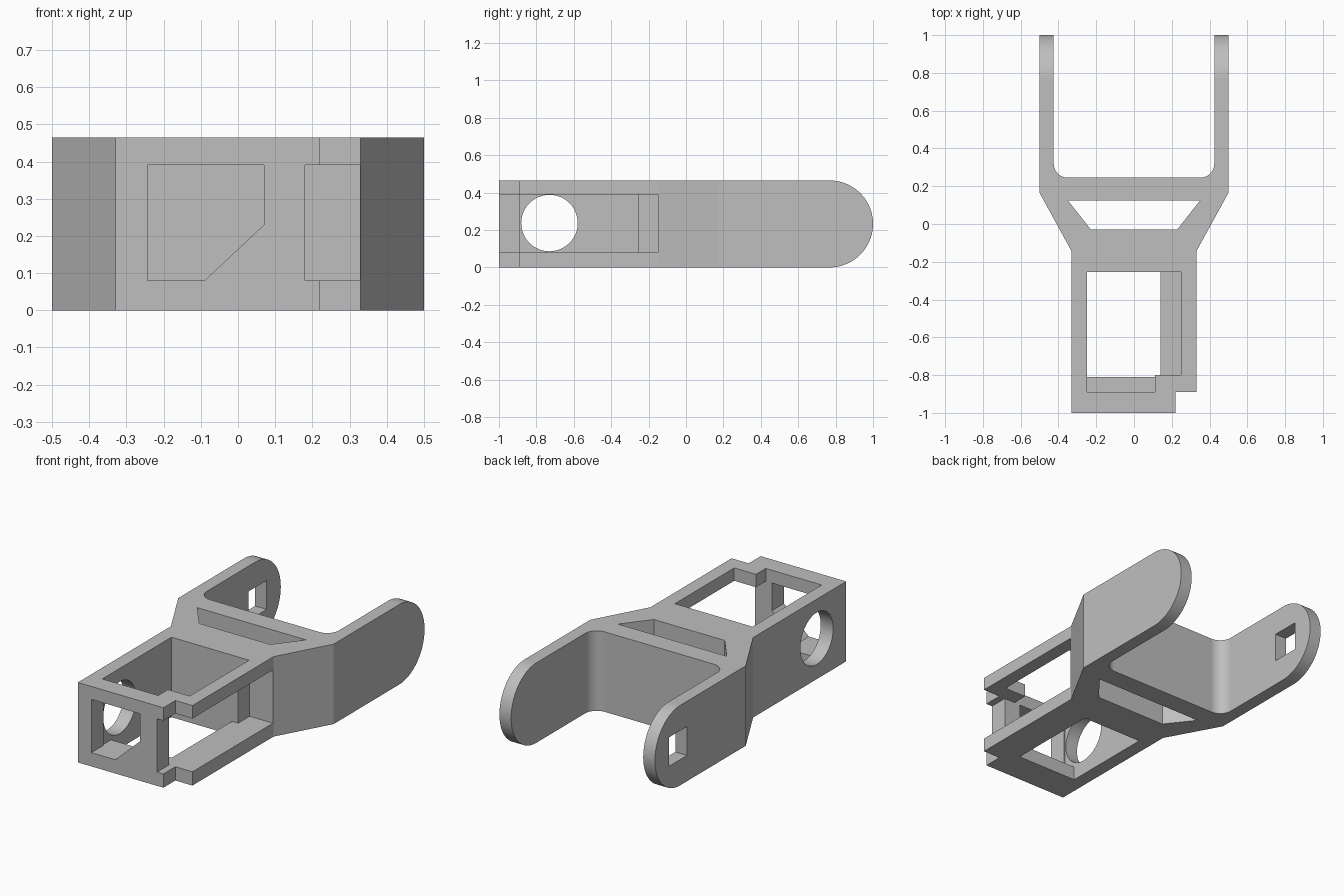
import bpy, bmesh
from math import cos, sin, pi

cube = bpy.data.objects.get("Cube")
if cube:
    bpy.data.objects.remove(cube, do_unlink=True)

H = 0.465           # overall height
LOW, HIGH = 0.08, 0.39   # inner faces of the bottom and top plates

grey = bpy.data.materials.new("plain grey")
grey.use_nodes = True
grey.diffuse_color = (0.52, 0.52, 0.52, 1)
grey.node_tree.nodes["Principled BSDF"].inputs["Base Color"].default_value = (0.52, 0.52, 0.52, 1)


def arc(cx, cy, r, start, end, steps):
    angles = [start + (end - start) * i / steps for i in range(steps + 1)]
    return [(cx + r * cos(a), cy + r * sin(a)) for a in angles]


def rect(a0, b0, a1, b1):
    return [(a0, b0), (a1, b0), (a1, b1), (a0, b1)]


def prism(name, points, axis, lo, hi):
    """Extrude a 2D profile along an axis."""
    place = {"x": lambda a, b, d: (d, a, b),
             "y": lambda a, b, d: (a, d, b),
             "z": lambda a, b, d: (a, b, d)}[axis]
    bm = bmesh.new()
    ends = [[bm.verts.new(place(a, b, d)) for a, b in points] for d in (lo, hi)]
    for end in ends:
        bm.faces.new(end)
    n = len(points)
    for i in range(n):
        j = (i + 1) % n
        bm.faces.new((ends[0][i], ends[0][j], ends[1][j], ends[1][i]))
    bmesh.ops.recalc_face_normals(bm, faces=bm.faces)
    mesh = bpy.data.meshes.new(name)
    bm.to_mesh(mesh)
    bm.free()
    mesh.materials.append(grey)
    obj = bpy.data.objects.new(name, mesh)
    bpy.context.collection.objects.link(obj)
    return obj


def combine(target, tool, operation):
    """Apply a boolean and discard the tool."""
    tool.hide_render = True
    mod = target.modifiers.new("cut", "BOOLEAN")
    mod.operation = operation
    mod.solver = "EXACT"
    mod.object = tool
    bpy.context.view_layer.objects.active = target
    bpy.ops.object.modifier_apply(modifier=mod.name)
    bpy.data.objects.remove(tool, do_unlink=True)


# Plan outline: narrow box end, flared middle, two fork arms with filleted root
fillet = arc(0.35, 0.32, 0.075, 0, -pi / 2, 12)
outline = [(-0.33, -1), (0.22, -1), (0.22, -0.89), (0.33, -0.89), (0.33, -0.145),
           (0.5, 0.165), (0.5, 1.1), (0.425, 1.1)]
outline += fillet + [(-x, y) for x, y in reversed(fillet)]
outline += [(-0.425, 1.1), (-0.5, 1.1), (-0.5, 0.165), (-0.33, -0.145)]
bracket = prism("fork_bracket", outline, "z", 0, H)

# Rounded arm ends
side = [(-1.2, -0.1), (0.2, -0.1), (0.2, 0)]
side += arc(1 - H / 2, H / 2, H / 2, -pi / 2, pi / 2, 40)
side += [(0.2, H), (0.2, H + 0.1), (-1.2, H + 0.1)]
combine(bracket, prism("arm_end_shape", side, "x", -0.7, 0.7), "INTERSECT")

# Openings: profile, axis and depth range of each cut
cuts = [
    ("web_slot", [(-0.35, 0.125), (0.35, 0.125), (0.228, -0.03), (-0.228, -0.03)], "z", -0.1, 0.6),
    ("cavity", rect(-0.25, -0.89, 0.25, -0.255), "z", LOW, HIGH),
    ("side_recess", rect(-1.1, LOW, -0.15, HIGH), "x", 0.18, 0.5),
    ("top_opening", [(-0.25, -0.255), (0.25, -0.255), (0.25, -0.8), (0.11, -0.8),
                     (0.11, -0.89), (-0.25, -0.89)], "z", 0.3, 0.6),
    ("bottom_opening", rect(-0.25, -0.81, 0.14, -0.255), "z", -0.1, 0.2),
    ("front_window", [(-0.243, LOW), (-0.09, LOW), (0.07, 0.23), (0.07, HIGH), (-0.243, HIGH)],
     "y", -1.1, -0.8),
    ("round_side_hole", arc(-0.73, 0.237, 0.151, 0, 2 * pi, 48)[:-1], "x", -0.5, -0.1),
    ("square_arm_hole", rect(0.705, 0.15, 0.87, 0.318), "x", -0.6, -0.3),
]
for cut in cuts:
    combine(bracket, prism(*cut), "DIFFERENCE")

# Smooth curves, crisp edges, flat broad faces
bpy.ops.object.select_all(action="DESELECT")
bracket.select_set(True)
bpy.context.view_layer.objects.active = bracket
bpy.ops.object.shade_smooth_by_angle(angle=pi / 9)
weighted = bracket.modifiers.new("flat faces", "WEIGHTED_NORMAL")
weighted.keep_sharp = True
